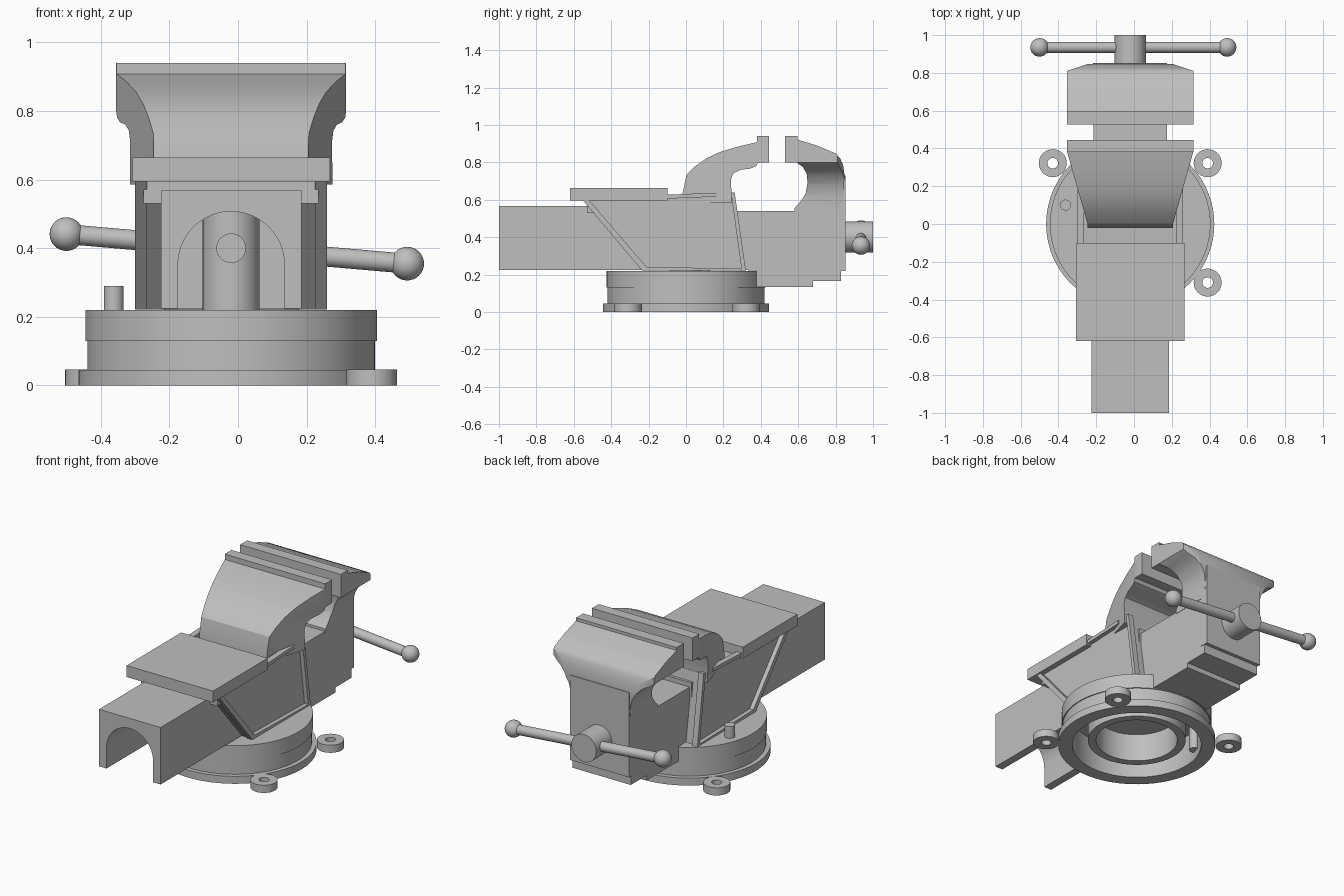
import bpy, bmesh, math
from mathutils import Vector

if "Cube" in bpy.data.objects:
    bpy.data.objects.remove(bpy.data.objects["Cube"])

CX = -0.02  # sideways position of the symmetry plane

steel = bpy.data.materials.new("grey_steel")
steel.use_nodes = True
GREY = (0.52, 0.52, 0.52, 1)
steel.diffuse_color = GREY
steel.node_tree.nodes["Principled BSDF"].inputs["Base Color"].default_value = GREY


def finish(name, bm, smooth=False):
    bmesh.ops.recalc_face_normals(bm, faces=bm.faces)
    mesh = bpy.data.meshes.new(name)
    bm.to_mesh(mesh)
    bm.free()
    mesh.materials.append(steel)
    ob = bpy.data.objects.new(name, mesh)
    bpy.context.collection.objects.link(ob)
    if smooth:
        shade(ob)
    return ob


def shade(ob):
    bpy.ops.object.select_all(action='DESELECT')
    ob.select_set(True)
    bpy.context.view_layer.objects.active = ob
    bpy.ops.object.shade_smooth_by_angle(angle=math.radians(30))


def prism(name, outline, lo, hi, axis):
    """Extrude an outline along an axis; outline holds the other two coordinates in order."""
    bm = bmesh.new()
    verts = []
    for p in outline:
        co = list(p)
        co.insert(axis, lo)
        verts.append(bm.verts.new(co))
    face = bm.faces.new(verts)
    new = bmesh.ops.extrude_face_region(bm, geom=[face])["geom"]
    shift = Vector((0, 0, 0))
    shift[axis] = hi - lo
    bmesh.ops.translate(bm, vec=shift, verts=[g for g in new if isinstance(g, bmesh.types.BMVert)])
    return finish(name, bm)


def box(name, half, y0, y1, z0, z1):
    return prism(name, [(y0, z0), (y1, z0), (y1, z1), (y0, z1)], CX - half, CX + half, 0)


def rod(name, a, b, r, segs=32):
    a, b = Vector(a), Vector(b)
    bm = bmesh.new()
    bmesh.ops.create_cone(bm, cap_ends=True, segments=segs, radius1=r, radius2=r, depth=(b - a).length)
    turn = (b - a).to_track_quat('Z', 'Y').to_matrix()
    bmesh.ops.rotate(bm, matrix=turn, verts=bm.verts)
    bmesh.ops.translate(bm, vec=(a + b) / 2, verts=bm.verts)
    return finish(name, bm, True)


def lathe(name, profile, x, y, segs=64):
    bm = bmesh.new()
    vs = [bm.verts.new((r, 0, z)) for r, z in profile]
    es = [bm.edges.new(pair) for pair in zip(vs, vs[1:])]
    bmesh.ops.spin(bm, geom=vs + es, axis=(0, 0, 1), cent=(0, 0, 0), angle=math.tau, steps=segs)
    bmesh.ops.remove_doubles(bm, verts=bm.verts, dist=1e-5)
    bmesh.ops.translate(bm, vec=(x, y, 0), verts=bm.verts)
    return finish(name, bm, True)


def combine(ob, tool, operation):
    mod = ob.modifiers.new("cut", 'BOOLEAN')
    mod.object, mod.operation, mod.solver = tool, operation, 'EXACT'
    bpy.context.view_layer.objects.active = ob
    bpy.ops.object.modifier_apply(modifier=mod.name)
    bpy.data.objects.remove(tool)


def mirrored(half_outline):
    """Complete a half outline, given as (half width, other), on both sides of the plane."""
    return [(CX + w, v) for w, v in half_outline] + [(CX - w, v) for w, v in reversed(half_outline)]


# Swivel base, hollow underneath with an inner ring
lathe("swivel_base", [(0, 0.2), (0.23, 0.2), (0.23, 0.03), (0.277, 0.03), (0.277, 0.19),
                      (0.365, 0.19), (0.365, 0), (0.445, 0), (0.445, 0.045), (0.419, 0.045),
                      (0.419, 0.13), (0.425, 0.13), (0.425, 0.22), (0, 0.22)], CX, 0, 96)
for i, (x, y) in enumerate([(-0.43, 0.322), (0.39, 0.322), (0.39, -0.31)]):
    lathe(f"bolt_lug_{i + 1}", [(0.028, 0), (0.074, 0), (0.074, 0.046), (0.028, 0.046), (0.028, 0)], x, y, 32)
rod("lock_pin", (-0.362, 0.1, 0.05), (-0.362, 0.1, 0.29), 0.029)


# Arched tunnel through the slide beam and the body
def tunnel():
    arch = [(CX + 0.155 * math.cos(math.pi * k / 24), 0.352 + 0.155 * math.sin(math.pi * k / 24))
            for k in range(25)]
    return prism("tunnel_cutter", [(CX - 0.155, 0.1), (CX + 0.155, 0.1)] + arch, -1.1, 0.28, 1)


beam = box("slide_beam", 0.205, -1, 0.27, 0.225, 0.568)
combine(beam, tunnel(), 'DIFFERENCE')
shade(beam)

body = prism("body", [(-0.53, 0.6), (-0.53, 0.53), (-0.49, 0.53), (-0.225, 0.222), (0.305, 0.222),
                      (0.245, 0.63), (-0.02, 0.61)], CX - 0.255, CX + 0.255, 0)
combine(body, tunnel(), 'DIFFERENCE')
shade(body)

# Raised ribs around both body panels
ribs = {"front_rib": [(-0.55, 0.595), (-0.235, 0.222), (-0.21, 0.24), (-0.515, 0.595)],
        "bottom_rib": [(-0.235, 0.222), (0.3, 0.222), (0.3, 0.231), (-0.22, 0.242)],
        "rear_rib": [(0.298, 0.222), (0.32, 0.222), (0.26, 0.64), (0.24, 0.64)],
        "top_rib": [(-0.12, 0.605), (0.17, 0.617), (0.17, 0.638), (-0.12, 0.626)]}
for name, outline in ribs.items():
    for side, s in (("left", 1), ("right", -1)):
        x0, x1 = sorted((CX + s * 0.245, CX + s * 0.28))
        prism(f"{side}_{name}", outline, x0, x1, 0)

box("anvil_plate", 0.288, -0.62, -0.1, 0.595, 0.664)

# Fixed jaw: side profile trimmed to a plan that widens toward the gripping face
fixed = prism("fixed_jaw", [(-0.018, 0.6), (-0.018, 0.635), (0.003, 0.735), (0.05, 0.78), (0.11, 0.822),
                            (0.18, 0.855), (0.28, 0.885), (0.38, 0.908), (0.38, 0.94), (0.445, 0.94),
                            (0.445, 0.8), (0.385, 0.8), (0.375, 0.78), (0.345, 0.767), (0.29, 0.76),
                            (0.255, 0.743), (0.24, 0.71), (0.245, 0.585), (0.14, 0.585)], -0.5, 0.5, 0)
combine(fixed, prism("plan_cutter", mirrored([(0.224, -0.05), (0.226, 0), (0.335, 0.385), (0.335, 0.5)]),
                     0.5, 1, 2), 'INTERSECT')
shade(fixed)

# Moving jaw: side profile trimmed by a flaring elevation and a bevelled plan
moving = prism("moving_jaw", [(0.528, 0.94), (0.528, 0.8), (0.59, 0.8), (0.625, 0.775), (0.645, 0.74),
                              (0.65, 0.69), (0.64, 0.635), (0.612, 0.59), (0.58, 0.555), (0.58, 0.53),
                              (0.835, 0.53), (0.848, 0.73), (0.84, 0.785), (0.825, 0.82), (0.8, 0.848),
                              (0.7, 0.89), (0.595, 0.922), (0.595, 0.94)], -0.5, 0.5, 0)
combine(moving, prism("elevation_cutter", mirrored([(0.196, 0.5), (0.197, 0.62), (0.21, 0.68), (0.235, 0.725),
                                                    (0.27, 0.76), (0.31, 0.782), (0.335, 0.8), (0.335, 1)]),
                      0.4, 1, 1), 'INTERSECT')
combine(moving, prism("bevel_cutter", mirrored([(0.4, 0.4), (0.4, 0.79), (0.335, 0.81), (0.195, 0.857)]),
                      0.4, 1.1, 2), 'INTERSECT')
shade(moving)

# Moving slide block with stepped underside and end plate
prism("moving_slide", [(0.27, 0.54), (0.27, 0.225), (0.375, 0.222), (0.375, 0.135), (0.68, 0.135),
                       (0.68, 0.165), (0.83, 0.165), (0.83, 0.54)], CX - 0.194, CX + 0.194, 0)
box("end_plate", 0.196, 0.8, 0.852, 0.22, 0.73)

# Screw, nut post, and handle
rod("screw", (CX, -0.15, 0.4), (CX, 0.3, 0.4), 0.043)
rod("nut_post", (CX, 0, 0.21), (CX, 0, 0.52), 0.083)
rod("screw_head", (CX, 0.84, 0.4), (CX, 1, 0.4), 0.083, 48)
ends = [(-0.5, 0.935, 0.441), (0.493, 0.935, 0.355)]
rod("handle_bar", ends[0], ends[1], 0.029)
for side, end in zip(("right", "left"), ends):
    bm = bmesh.new()
    bmesh.ops.create_uvsphere(bm, u_segments=32, v_segments=16, radius=0.049)
    bmesh.ops.translate(bm, vec=end, verts=bm.verts)
    finish(f"{side}_handle_ball", bm, True)
